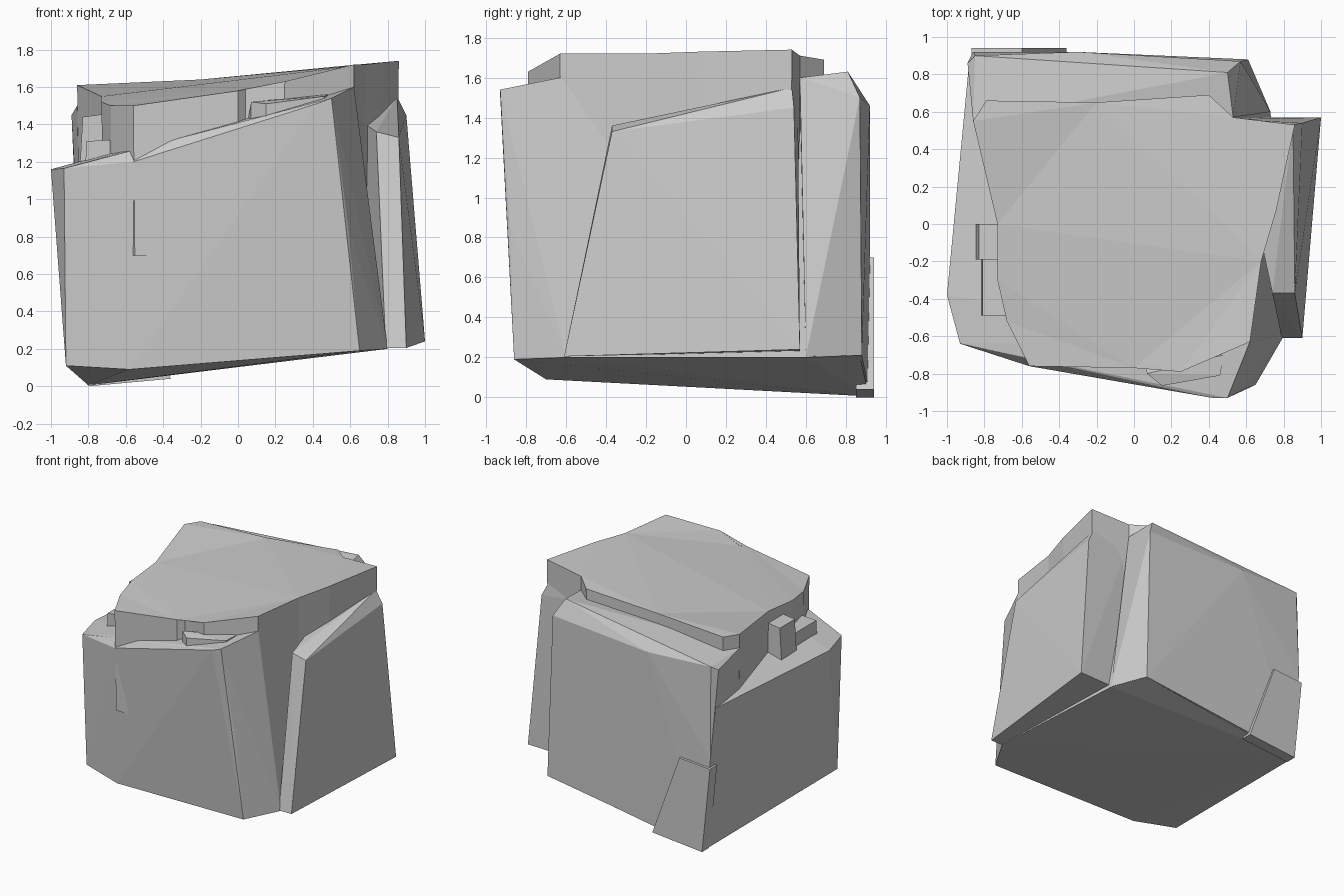
import bpy, bmesh

if "Cube" in bpy.data.objects:
    bpy.data.objects.remove(bpy.data.objects["Cube"])


def finish(name, bm):
    bmesh.ops.recalc_face_normals(bm, faces=bm.faces)
    me = bpy.data.meshes.new(name)
    bm.to_mesh(me)
    bm.free()
    ob = bpy.data.objects.new(name, me)
    bpy.context.collection.objects.link(ob)
    return ob


def hull(name, pts):
    """Convex rock chunk around a few corner points."""
    bm = bmesh.new()
    vs = [bm.verts.new(p) for p in pts]
    r = bmesh.ops.convex_hull(bm, input=vs)
    junk = {v for v in r["geom_interior"] + r["geom_unused"]
            if isinstance(v, bmesh.types.BMVert)}
    bmesh.ops.delete(bm, geom=list(junk), context='VERTS')
    return finish(name, bm)


def plateau(name, ring, floor):
    """Vertical-walled cap: sloped top ring dropped to a floor height."""
    bm = bmesh.new()
    top = [bm.verts.new(p) for p in ring]
    low = [bm.verts.new((x * 0.985, y * 0.99, floor)) for x, y, z in ring]
    n = len(ring)
    for i in range(n):
        j = (i + 1) % n
        bm.faces.new((top[i], top[j], low[j], low[i]))
    caps = [bm.faces.new(top), bm.faces.new(low[::-1])]
    bmesh.ops.triangulate(bm, faces=caps)
    return finish(name, bm)


# main mass with the left shelf and the sloping front ledge
boulder = hull("boulder", [
    (-.92, -.6, .11), (-.58, -.7, .09), (.65, -.86, .19), (.8, -.6, .2),
    (.73, .6, .2), (.61, .87, .21), (-.8, .915, .005),
    (-1, -.38, 1.16), (-.93, -.64, 1.165), (-.56, -.76, 1.2),
    (.42, -.93, 1.51), (.5, -.93, 1.54), (.59, -.88, .85), (.62, -.63, 1.6),
    (-.89, .6, 1.15), (-.88, .88, 1.15), (.5, .8, 1.3)])

# back mass with its ledge
back = hull("back_ledge", [
    (-.79, .92, .02), (.61, .88, .21), (.73, .6, .205),
    (-.86, .92, .75), (-.89, .86, 1.45), (-.85, .9, 1.48), (-.86, .55, 1.5),
    (-.3, .92, 1.46), (.57, .87, 1.5), (.5, .81, 1.63), (.1, .84, 1.58),
    (.53, .57, 1.6), (-.84, .55, .5)])

# raised top plateau
cap = plateau("top_plateau", [
    (-.86, .55, 1.61), (-.73, 0, 1.55), (-.73, -.3, 1.52), (-.68, -.52, 1.5),
    (-.56, -.76, 1.5), (0, -.77, 1.58), (.04, -.73, 1.59), (.25, -.79, 1.63),
    (.62, -.63, 1.72), (.68, -.2, 1.72), (.76, .07, 1.73), (.86, .53, 1.74),
    (.53, .57, 1.71), (.4, .69, 1.69), (-.2, .65, 1.64), (-.79, .66, 1.61)], .7)

# slab leaning on the right side
slab = hull("right_slab", [
    (1, .57, .24), (.9, -.61, .205), (.86, -.37, 1.33), (.9, .54, 1.45),
    (.74, -.37, 1.36), (.79, -.61, .205), (.6, .57, .23), (.54, .56, 1.5),
    (.85, .53, 1.55)])

# thin broken panel low on the back face
panel = hull("back_panel", [(x, y, z) for y in (.85, .94) for x, z in
             ((-.8, 0), (-.87, .68), (-.6, .7), (-.52, .35), (-.36, .04))])

# loose wedge on the front ledge and small stones on the left shelf
wedge = hull("front_wedge", [
    (.07, -.8, 1.52), (.15, -.865, 1.51), (.07, -.8, 1.38), (.15, -.865, 1.38),
    (.46, -.81, 1.55), (.48, -.7, 1.56), (.46, -.81, 1.48), (.05, -.7, 1.4)])


def stone(name, x0, x1, y0, y1, z0, z1, t):
    return hull(name, [(x + (t if z == z1 else 0), y, z + t * (x == x1))
                       for x in (x0, x1) for y in (y0, y1) for z in (z0, z1)])


stones = [stone("shelf_stone_low", -.82, -.66, -.49, -.12, 1.1, 1.31, .01),
          stone("shelf_stone_high", -.85, -.7, -.19, 0, 1.1, 1.44, .02)]

# fuse all chunks into one rock
for part in [back, cap, slab, panel, wedge] + stones:
    m = boulder.modifiers.new(part.name, 'BOOLEAN')
    m.operation, m.solver, m.object = 'UNION', 'EXACT', part
    bpy.context.view_layer.objects.active = boulder
    bpy.ops.object.modifier_apply(modifier=m.name)
    bpy.data.objects.remove(part, do_unlink=True)
